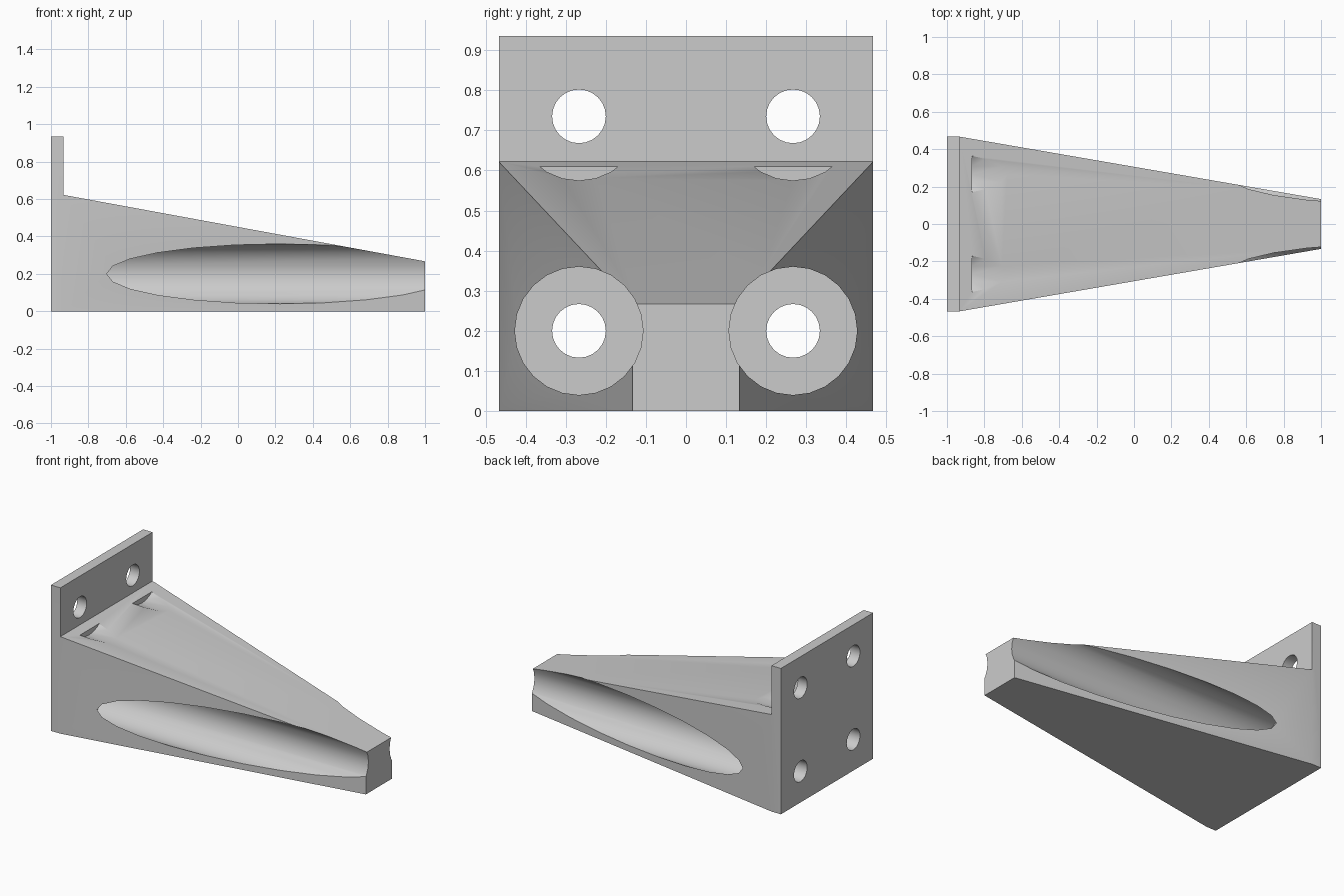
import bpy, bmesh, math
from mathutils import Vector

if "Cube" in bpy.data.objects:
    bpy.data.objects.remove(bpy.data.objects["Cube"], do_unlink=True)

grey = bpy.data.materials.new("plain grey")
grey.use_nodes = True
colour = (0.6, 0.6, 0.6, 1)
grey.diffuse_color = colour
grey.node_tree.nodes["Principled BSDF"].inputs["Base Color"].default_value = colour

BACK, PLATE_FRONT, SEAT, TIP = -1.0, -0.933, -0.867, 1.0
HALF_W, PLATE_H, ROOT_H = 0.467, 0.935, 0.622
TIP_HALF_W, TIP_H = 0.133, 0.267


def face_towards(bm, direction):
    return max(bm.faces, key=lambda f: f.normal.dot(direction) + 0.01 * f.calc_center_median().dot(direction))


def extrude(bm, face):
    new = bmesh.ops.extrude_discrete_faces(bm, faces=[face])["faces"][0]
    return new


# Mounting plate with the tapered arm extruded from its lower part
bm = bmesh.new()
bmesh.ops.create_cube(bm, size=1)
for v in bm.verts:
    v.co = (BACK if v.co.x < 0 else PLATE_FRONT,
            math.copysign(HALF_W, v.co.y),
            0 if v.co.z < 0 else ROOT_H)
bm.normal_update()
arm_root = face_towards(bm, Vector((1, 0, 0)))
top = face_towards(bm, Vector((0, 0, 1)))
upper = bmesh.ops.extrude_face_region(bm, geom=[top])["geom"]
for v in (g for g in upper if isinstance(g, bmesh.types.BMVert)):
    v.co.z = PLATE_H
bmesh.ops.delete(bm, geom=[top], context='FACES_ONLY') if top.is_valid else None
arm = bmesh.ops.extrude_face_region(bm, geom=[arm_root])["geom"]
for v in (g for g in arm if isinstance(g, bmesh.types.BMVert)):
    v.co = (TIP, math.copysign(TIP_HALF_W, v.co.y), TIP_H if v.co.z > 0.01 else 0)
if arm_root.is_valid:
    bmesh.ops.delete(bm, geom=[arm_root], context='FACES_ONLY')
bmesh.ops.dissolve_limit(bm, angle_limit=0.01, verts=bm.verts[:], edges=bm.edges[:])
bmesh.ops.recalc_face_normals(bm, faces=bm.faces[:])
mesh = bpy.data.meshes.new("wall_bracket")
bm.to_mesh(mesh)
bm.free()
bracket = bpy.data.objects.new("wall_bracket", mesh)
bpy.context.collection.objects.link(bracket)
mesh.materials.append(grey)


def drill(x0, x1, y, z, radius):
    """Cut a round hole along x through the bracket."""
    bpy.ops.mesh.primitive_cylinder_add(vertices=24, radius=radius, depth=x1 - x0,
                                        location=((x0 + x1) / 2, y, z),
                                        rotation=(0, math.pi / 2, 0))
    cutter = bpy.context.object
    cutter.name = "hole_cutter"
    cutter.hide_render = True
    cutter.data.materials.append(grey)
    mod = bracket.modifiers.new("hole", 'BOOLEAN')
    mod.operation, mod.solver, mod.object = 'DIFFERENCE', 'EXACT', cutter
    bpy.context.view_layer.objects.active = bracket
    bpy.ops.object.modifier_apply(modifier=mod.name)
    bpy.data.objects.remove(cutter, do_unlink=True)


# Screw holes through the plate, with wide clearance bores along the arm
for y in (-0.267, 0.267):
    for z in (0.2, 0.735):
        drill(SEAT, 1.2, y, z, 0.16)
        drill(-1.1, -0.8, y, z, 0.067)

bpy.ops.object.select_all(action='DESELECT')
bracket.select_set(True)
bpy.context.view_layer.objects.active = bracket
bpy.ops.object.shade_smooth_by_angle(angle=math.radians(30))
